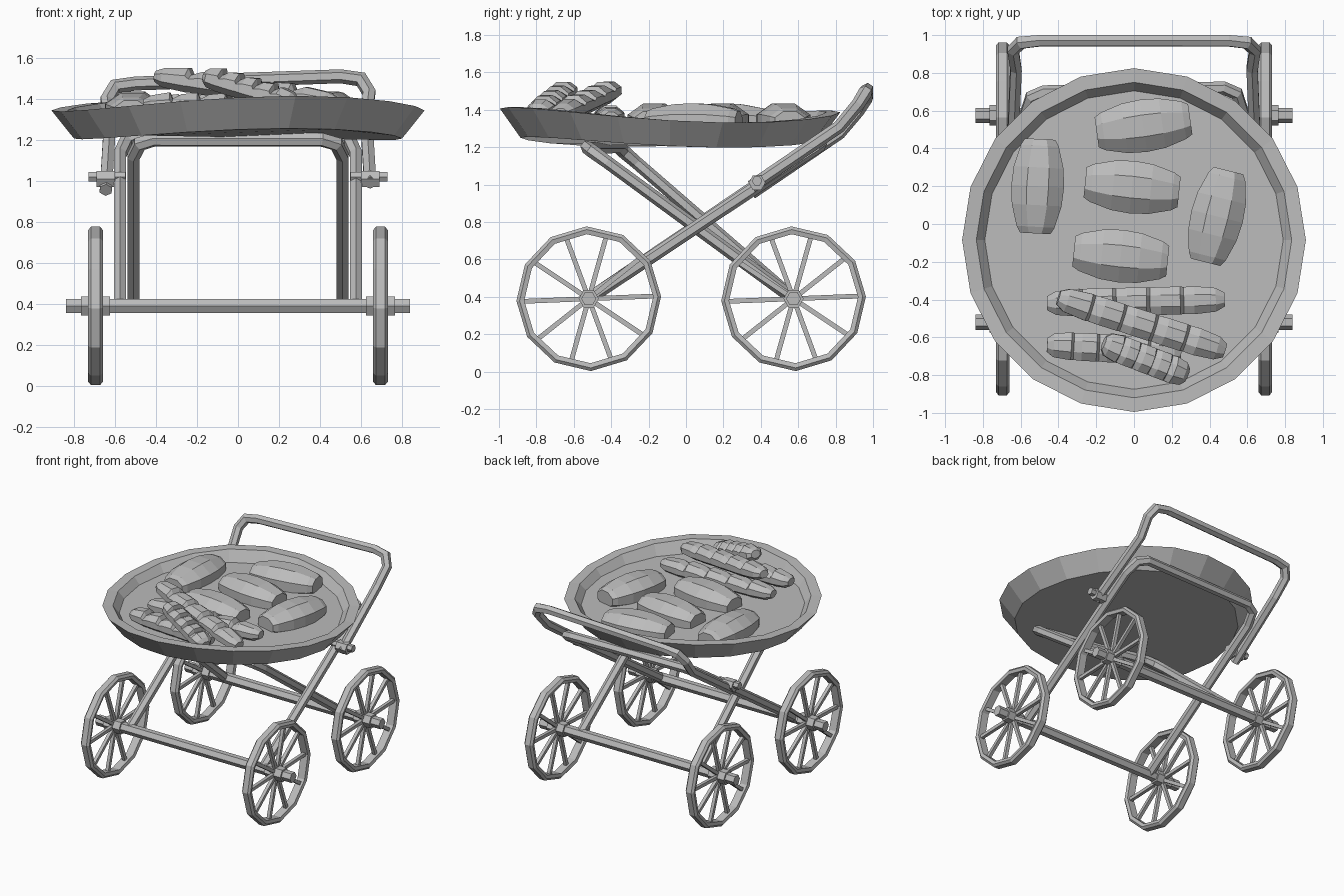
import bpy, bmesh
from math import sin, cos, pi, radians
from mathutils import Vector, Matrix

if "Cube" in bpy.data.objects:
    bpy.data.objects.remove(bpy.data.objects["Cube"], do_unlink=True)

grey = bpy.data.materials.new("plain grey")
grey.use_nodes = True
GREY = (0.5, 0.5, 0.5, 1)
grey.diffuse_color = GREY
grey.node_tree.nodes["Principled BSDF"].inputs["Base Color"].default_value = GREY


def finish(name, bm, matrix=None):
    if matrix:
        bm.transform(matrix)
    bmesh.ops.recalc_face_normals(bm, faces=bm.faces)
    mesh = bpy.data.meshes.new(name)
    bm.to_mesh(mesh)
    bm.free()
    mesh.materials.append(grey)
    obj = bpy.data.objects.new(name, mesh)
    bpy.context.scene.collection.objects.link(obj)
    return obj


def skin(bm, rings, loop=False):
    """Join rings of vertices with quads, capping the ends of an open row."""
    n = len(rings[0])
    last = len(rings) if loop else len(rings) - 1
    for i in range(last):
        a, b = rings[i], rings[(i + 1) % len(rings)]
        for j in range(n):
            k = (j + 1) % n
            bm.faces.new((a[j], a[k], b[k], b[j]))
    if not loop:
        bm.faces.new(rings[0])
        bm.faces.new(rings[-1])


def sweep(bm, path, radius, sides=6, ref=(0, 0, 1)):
    """Tube of constant thickness along a polyline."""
    pts = [Vector(p) for p in path]
    rings, side = [], Vector(ref)
    for i, p in enumerate(pts):
        d_in = (p - pts[max(i - 1, 0)]).normalized()
        d_out = (pts[min(i + 1, len(pts) - 1)] - p).normalized()
        t = (d_in + d_out).normalized()
        side = (side - t * side.dot(t)).normalized()
        other = t.cross(side)
        r = radius / max(t.dot(d_out if d_out.length else d_in), 0.5)
        rings.append([bm.verts.new(p + r * (side * cos(a) + other * sin(a)))
                      for a in (2 * pi * (j + 0.5) / sides for j in range(sides))])
    skin(bm, rings)


def tube(name, path, radius, sides=6, ref=(0, 0, 1)):
    bm = bmesh.new()
    sweep(bm, path, radius, sides, ref)
    return finish(name, bm)


# Wheels: bevelled rim, ten spokes and a hub, turned about the x axis
def wheel(name, x, y):
    at = Matrix.Translation((x, y, 0.39))
    bm = bmesh.new()
    profile = [(0.345, -0.03), (0.37, -0.036), (0.387, -0.022),
               (0.387, 0.022), (0.37, 0.036), (0.345, 0.03)]
    rings = [[bm.verts.new((h, r * cos(a), r * sin(a))) for r, h in profile]
             for a in (2 * pi * i / 12 + 0.03 for i in range(12))]
    skin(bm, rings, loop=True)
    finish(name + "_rim", bm, at)
    bm = bmesh.new()
    for i in range(10):
        a = 2 * pi * i / 10 + 0.04
        d = Vector((0, cos(a), sin(a)))
        sweep(bm, [d * 0.03, d * 0.355], 0.018, 4, (1, 0, 0))
    finish(name + "_spokes", bm, at)
    tube(name + "_hub", [(x - 0.07, y, 0.39), (x + 0.07, y, 0.39)], 0.054)


FRONT, REAR = -0.52, 0.575
for end, y in (("front", FRONT), ("rear", REAR)):
    tube(end + "_axle", [(-0.84, y, 0.39), (0.84, y, 0.39)], 0.04)
    for label, s in (("left", 1), ("right", -1)):
        wheel(f"{end}_{label}_wheel", s * 0.695, y)


# Crossed leg frames: arches running from an axle to the far side of the tray
def arch(name, half, foot_y, top_left, top_right, top_z):
    def leg(s, top_y):
        foot, top = Vector((s * half, foot_y, 0.39)), Vector((s * half, top_y, top_z))
        corner = foot.lerp(top, 0.9)
        bend = foot.lerp(top, 0.975) - Vector((s * 0.03, 0, 0))
        return [foot, corner, bend, top - Vector((s * 0.1, 0, 0))]
    tube(name, leg(1, top_left) + leg(-1, top_right)[::-1], 0.034, 6, (1, 0, 0))


arch("outer_leg_frame", 0.575, FRONT, 0.72, 0.70, 1.215)
arch("inner_leg_frame", 0.51, REAR, -0.53, -0.36, 1.20)

# Push handle with the pegs that pin it to the outer frame
side = [(0.645, 0.35, 0.98), (0.625, 0.82, 1.30), (0.64, 0.92, 1.42),
        (0.6, 0.96, 1.485), (0.5, 0.97, 1.5)]
left = [(x, y, z + 0.01) for x, y, z in side]
right = [(-x, y, z - 0.025) for x, y, z in reversed(side)]
tube("push_handle", left + right, 0.034, 6, (1, 0, 0))
for label, s in (("left", 1), ("right", -1)):
    tube(label + "_handle_peg", [(s * 0.55, 0.38, 1.02), (s * 0.73, 0.38, 1.02)], 0.028)
    tube(label + "_peg_collar", [(s * 0.6, 0.38, 1.01), (s * 0.69, 0.38, 1.01)], 0.045)

# Round tray with a gently warped rim
bm = bmesh.new()
rings = []
for radius, z, warp in ((0.80, 1.225, 0.7), (0.91, 1.37, 1), (0.835, 1.37, 1), (0.79, 1.30, 0.4)):
    ring = []
    for i in range(20):
        a = 2 * pi * i / 20
        dz = -0.035 * cos(2 * (a - 0.35)) - 0.01 * sin(a)
        ring.append(bm.verts.new((radius * cos(a), -0.085 + radius * sin(a), z + warp * dz)))
    rings.append(ring)
skin(bm, rings)
finish("tray", bm)


# Food pieces: faceted lofts along a line
def loaf(name, start, end, stations, half_w, half_h, sides=8, notches=False):
    start, end = Vector(start), Vector(end)
    t = (end - start).normalized()
    across = Vector((0, 0, 1)).cross(t).normalized()
    up = t.cross(across)
    bm = bmesh.new()
    rings = []
    for u, size, cut in stations:
        ring = []
        for j in range(sides):
            a = 2 * pi * (j + 0.5) / sides
            h = sin(a) * half_h * size
            if notches and h > 0:
                h *= cut
            ring.append(bm.verts.new(start.lerp(end, u) + across * cos(a) * half_w * size + up * h))
        rings.append(ring)
    skin(bm, rings)
    finish(name, bm)


ROUND = [(0, 0.62, 1), (0.07, 0.78, 1), (0.3, 1.02, 1),
         (0.5, 1.08, 1), (0.7, 1.02, 1), (0.93, 0.78, 1), (1, 0.62, 1)]
POTATOES = [(0.05, 0.52, 8), (-0.51, 0.2, 87), (-0.01, 0.195, -6),
            (0.44, 0.04, 76), (-0.07, -0.17, -6)]
for i, (x, y, angle) in enumerate(POTATOES):
    c = Vector((x, y, 1.335))
    d = Vector((cos(radians(angle)), sin(radians(angle)), 0)) * 0.25
    loaf(f"potato_{i + 1}", c - d, c + d, ROUND, 0.14, 0.1)

# Sausages: slashed along the top, two lying flat and two leaning across them
SLASHED = [(0, 0.5, 1), (0.05, 0.85, 1)]
for k in range(4):
    u = 0.2 + 0.19 * k
    SLASHED += [(u - 0.02, 1, 1.15), (u, 0.97, 0.6), (u + 0.06, 1, 1)]
SLASHED += [(0.95, 0.85, 1), (1, 0.5, 1)]
SAUSAGES = [((-0.46, -0.42, 1.36), (0.48, -0.40, 1.36)),
            ((-0.40, -0.39, 1.51), (0.48, -0.67, 1.38)),
            ((-0.46, -0.64, 1.37), (0.25, -0.68, 1.36)),
            ((-0.16, -0.63, 1.51), (0.28, -0.80, 1.38))]
for i, (start, end) in enumerate(SAUSAGES):
    loaf(f"sausage_{i + 1}", start, end, SLASHED, 0.08, 0.06, 8, notches=True)
